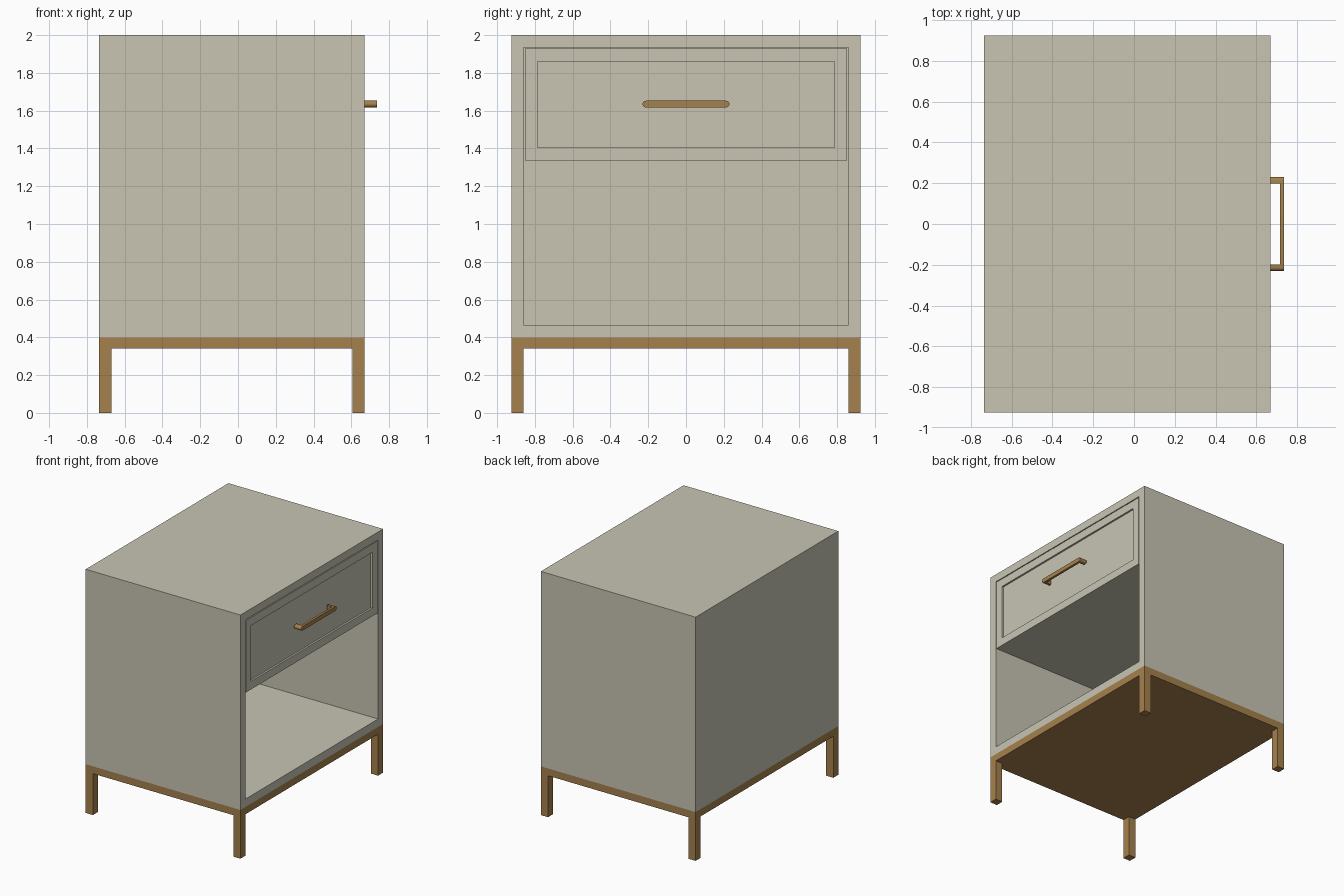
import bpy, bmesh, math

if "Cube" in bpy.data.objects:
    bpy.data.objects.remove(bpy.data.objects["Cube"])


def srgb(r, g, b):
    def lin(c):
        c /= 255
        return c / 12.92 if c <= 0.04045 else ((c + 0.055) / 1.055) ** 2.4
    return (lin(r), lin(g), lin(b), 1)


def material(name, rgb):
    m = bpy.data.materials.new(name)
    m.diffuse_color = srgb(*rgb)
    m.use_nodes = True
    m.node_tree.nodes["Principled BSDF"].inputs["Base Color"].default_value = m.diffuse_color
    return m


paint = material("warm grey paint", (200, 197, 180))
brass = material("brushed brass", (166, 129, 77))


def finish(bm, name, mat):
    bmesh.ops.recalc_face_normals(bm, faces=bm.faces[:])
    me = bpy.data.meshes.new(name)
    bm.to_mesh(me)
    bm.free()
    me.materials.append(mat)
    ob = bpy.data.objects.new(name, me)
    bpy.context.collection.objects.link(ob)
    return ob


def box(lo, hi):
    bm = bmesh.new()
    bmesh.ops.create_cube(bm, size=1)
    for v in bm.verts:
        v.co = [(a + b) / 2 + c * (b - a) for a, b, c in zip(lo, hi, v.co)]
    bm.normal_update()
    return bm


def recess(bm, margin, depth):
    """Inset the +x face and push it straight back."""
    face = max(bm.faces, key=lambda f: f.normal.x)
    bmesh.ops.inset_region(bm, faces=[face], thickness=margin, use_even_offset=True)
    new = bmesh.ops.extrude_discrete_faces(bm, faces=[face])["faces"]
    bmesh.ops.translate(bm, verts=new[0].verts[:], vec=(-depth, 0, 0))


def prism(points, x0, x1):
    """Extrude a (y, z) outline along x."""
    bm = bmesh.new()
    face = bm.faces.new([bm.verts.new((x0, y, z)) for y, z in points])
    ext = bmesh.ops.extrude_face_region(bm, geom=[face])["geom"]
    verts = [g for g in ext if isinstance(g, bmesh.types.BMVert)]
    bmesh.ops.translate(bm, verts=verts, vec=(x1 - x0, 0, 0))
    return bm


X0, X1, Y = -0.735, 0.67, 0.925

# Cabinet shell, open towards +x
shell = box((X0, -Y, 0.40), (X1, Y, 2.0))
recess(shell, 0.065, 1.34)
finish(shell, "cabinet_shell", paint)

# Drawer with a shallow recessed front panel
drawer = box((-0.66, -0.853, 1.337), (X1, 0.853, 1.928))
recess(drawer, 0.067, 0.015)
finish(drawer, "drawer", paint)

# Brass base plate and four legs
finish(box((X0, -Y, 0.34), (X1, Y, 0.40)), "base_plate", brass)
T = 0.065
for xn, x in (("back", X0), ("front", X1 - T)):
    for yn, y in (("left", -Y), ("right", Y - T)):
        finish(box((x, y, 0), (x + T, y + T, 0.34)), f"{xn}_{yn}_leg", brass)

# Handle: round-ended bar on two D-shaped posts
R, ZC, YC, N = 0.0175, 1.635, 0.2125, 10
arc = [(YC + R * math.cos(a), ZC + R * math.sin(a))
       for a in (math.pi * (i / N - 0.5) for i in range(N + 1))]
mirrored = [(-y, z) for y, z in reversed(arc)]
post = [(0.198, ZC - R)] + arc + [(0.198, ZC + R)]
parts = [finish(prism(arc + mirrored, 0.716, 0.735), "handle_bar", brass),
         finish(prism(post, X1, 0.716), "right_handle_post", brass),
         finish(prism([(-y, z) for y, z in post], X1, 0.716), "left_handle_post", brass)]
for ob in parts:
    ob.select_set(True)
bpy.context.view_layer.objects.active = parts[0]
bpy.ops.object.shade_smooth_by_angle(angle=math.radians(30))
